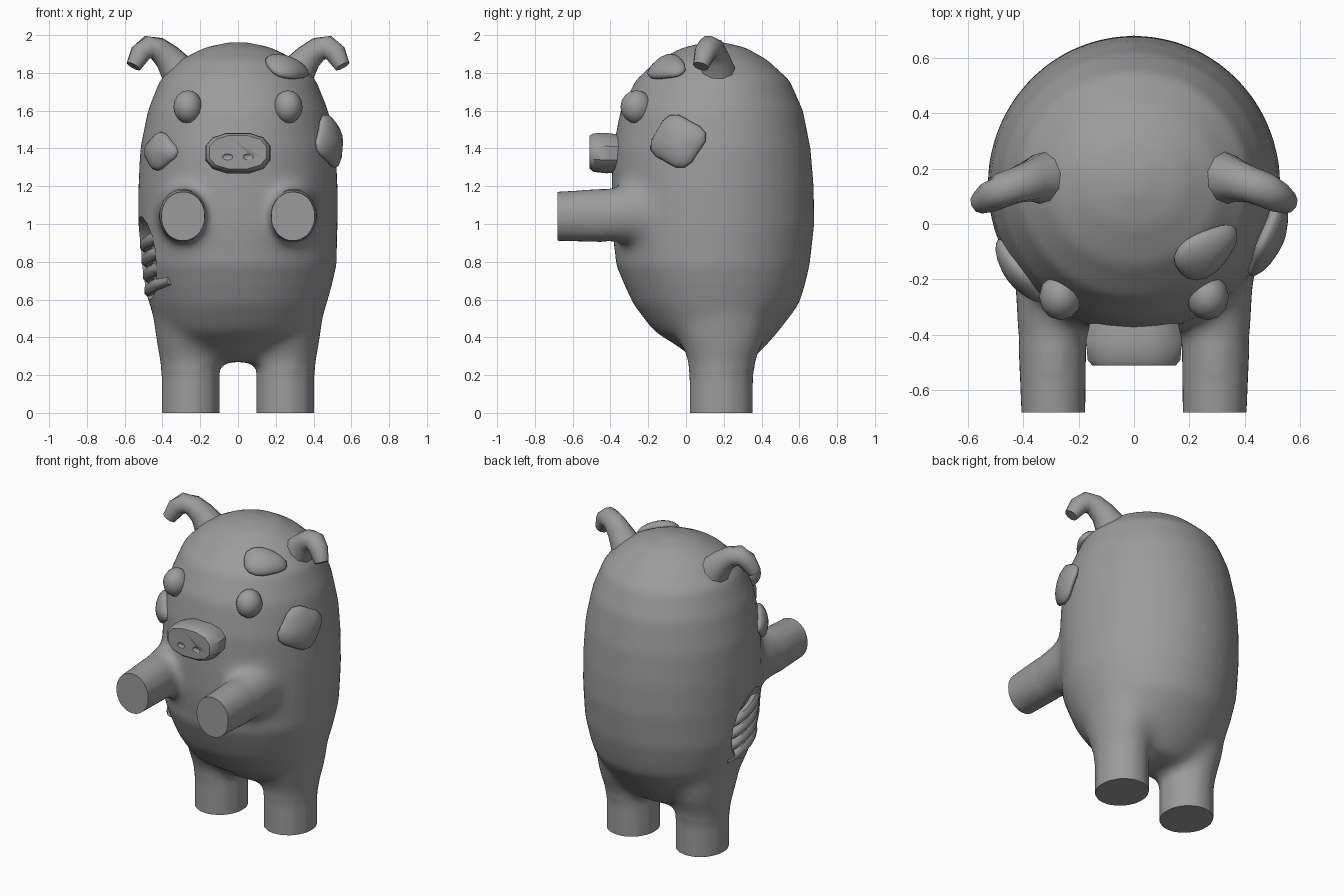
import bpy, bmesh, math
from mathutils import Vector, Matrix

if "Cube" in bpy.data.objects:
    bpy.data.objects.remove(bpy.data.objects["Cube"])

grey = bpy.data.materials.new("dark_grey")
grey.diffuse_color = (0.33, 0.33, 0.33, 1)
grey.use_nodes = True
grey.node_tree.nodes["Principled BSDF"].inputs["Base Color"].default_value = grey.diffuse_color


def smooth(ob, angle=40):
    bpy.ops.object.select_all(action='DESELECT')
    ob.select_set(True)
    bpy.context.view_layer.objects.active = ob
    bpy.ops.object.shade_smooth_by_angle(angle=math.radians(angle))


def finish(name, bm, angle=40):
    bmesh.ops.recalc_face_normals(bm, faces=bm.faces)
    me = bpy.data.meshes.new(name)
    bm.to_mesh(me)
    bm.free()
    me.materials.append(grey)
    ob = bpy.data.objects.new(name, me)
    bpy.context.collection.objects.link(ob)
    smooth(ob, angle)
    return ob


def loft(name, rings, n, angle=40, power=1.0, shift=0.5):
    """Skin a list of (centre, u, v) elliptical rings and cap the ends."""
    bm = bmesh.new()
    loops = []
    sp = lambda s: math.copysign(abs(s) ** power, s)
    for c, u, v in rings:
        loops.append([bm.verts.new(Vector(c) + Vector(u) * sp(math.cos(a)) + Vector(v) * sp(math.sin(a)))
                      for a in (2 * math.pi * (i + shift) / n for i in range(n))])
    for p, q in zip(loops, loops[1:]):
        for i in range(n):
            j = (i + 1) % n
            bm.faces.new((p[i], p[j], q[j], q[i]))
    bm.faces.new(loops[0])
    bm.faces.new(loops[-1])
    return finish(name, bm, angle)


def tube(name, path, radii, n, side):
    """Tapered tube along a path."""
    pts = [Vector(p) for p in path]
    rings = []
    for i, p in enumerate(pts):
        d = (pts[min(i + 1, len(pts) - 1)] - pts[max(i - 1, 0)]).normalized()
        u = d.cross(Vector(side)).normalized()
        rings.append((p, u * radii[i], d.cross(u) * radii[i]))
    return loft(name, rings, n, 45)


def ball(name, centre, size, seg=12, rings=8):
    bm = bmesh.new()
    bmesh.ops.create_uvsphere(bm, u_segments=seg, v_segments=rings, radius=1,
                              matrix=Matrix.Translation(centre) @ Matrix.Diagonal((*size, 1)))
    return finish(name, bm, 60)


def apply(ob, kind, **settings):
    mod = ob.modifiers.new("step", kind)
    for key, value in settings.items():
        setattr(mod, key, value)
    bpy.context.view_layer.objects.active = ob
    bpy.ops.object.modifier_apply(modifier=mod.name)


def combine(target, other, op):
    apply(target, 'BOOLEAN', operation=op, solver='EXACT', object=other)
    bpy.data.objects.remove(other)


# body: z, half width, front y, back y
profile = [(0.27, 0.18, 0.06, 0.34), (0.35, 0.33, -0.04, 0.42), (0.43, 0.41, -0.17, 0.49),
           (0.58, 0.475, -0.285, 0.605), (0.78, 0.522, -0.37, 0.655), (1.0, 0.528, -0.397, 0.68),
           (1.2, 0.528, -0.397, 0.677), (1.4, 0.518, -0.387, 0.66), (1.6, 0.478, -0.348, 0.62),
           (1.76, 0.415, -0.268, 0.55), (1.87, 0.305, -0.15, 0.43), (1.935, 0.175, -0.015, 0.315),
           (1.962, 0.05, 0.10, 0.20)]
body = loft("body", [((0, (f + b) / 2, z), (w, 0, 0), (0, (b - f) / 2, 0)) for z, w, f, b in profile],
            40, shift=0)

# legs and arms, merged into the body (made too long, trimmed below)
for s in (-1, 1):
    leg = loft("leg", [((s * cx, cy, z), (rx, 0, 0), (0, ry, 0)) for z, cx, cy, rx, ry in
                       [(-0.06, 0.25, 0.187, 0.158, 0.173), (0.2, 0.25, 0.187, 0.158, 0.173),
                        (0.29, 0.257, 0.19, 0.164, 0.19), (0.40, 0.268, 0.19, 0.172, 0.235),
                        (0.56, 0.28, 0.18, 0.18, 0.26)]], 12)
    combine(body, leg, 'UNION')
    arm = loft("arm", [((s * cx, y, z), (rx, 0, 0), (0, 0, rz)) for y, cx, z, rx, rz in
                       [(-0.74, 0.29, 1.04, 0.118, 0.133), (-0.42, 0.295, 1.045, 0.127, 0.147),
                        (-0.31, 0.297, 1.055, 0.132, 0.157), (-0.21, 0.29, 1.06, 0.145, 0.17),
                        (-0.10, 0.28, 1.06, 0.17, 0.19)]], 12)
    combine(body, arm, 'UNION')

# melt the joints together, then trim feet and hands flat
apply(body, 'REMESH', mode='VOXEL', voxel_size=0.02)
bm = bmesh.new()
bm.from_mesh(body.data)
joints = [v for v in bm.verts if 0.24 < v.co.z < 0.66 or
          (abs(v.co.x) < 0.5 and -0.43 < v.co.y < -0.1 and 0.82 < v.co.z < 1.28)]
for verts, times in ((bm.verts[:], 6), (joints, 16)):
    for _ in range(times):
        bmesh.ops.smooth_vert(bm, verts=verts, factor=0.5, use_axis_x=True, use_axis_y=True, use_axis_z=True)
for co, no in (((0, 0, 0), (0, 0, -1)), ((0, -0.68, 0), (0, -1, 0))):
    cut = bmesh.ops.bisect_plane(bm, geom=bm.verts[:] + bm.edges[:] + bm.faces[:], plane_co=co,
                                 plane_no=no, clear_outer=True)
    bmesh.ops.holes_fill(bm, edges=[e for e in cut['geom_cut'] if isinstance(e, bmesh.types.BMEdge)], sides=0)
bmesh.ops.recalc_face_normals(bm, faces=bm.faces)
bm.to_mesh(body.data)
bm.free()

# open cavity on the left flank
combine(body, ball("cavity_cutter", (-0.55, 0.0, 0.79), (0.14, 0.27, 0.26), 14, 10), 'DIFFERENCE')
body.data.materials.clear()
body.data.materials.append(grey)
smooth(body, 45)

# ribs across the cavity
for k in range(4):
    z = 0.66 + 0.08 * k
    w = 0.465 + 0.1 * (z - 0.66)
    path = []
    for i in range(7):
        a = math.radians(168 + 52 * i / 6)
        path.append((w * math.cos(a), 0.14 + 0.5 * math.sin(a), z + 0.012 * i - 0.03))
    tube("rib", path, [0.025, 0.032, 0.034, 0.034, 0.034, 0.032, 0.025], 8, (0, 0, 1))

# ears: folded over at the tip
for s in (-1, 1):
    path = [(0.25, 0.165, 1.72), (0.325, 0.165, 1.82), (0.375, 0.155, 1.885), (0.425, 0.14, 1.925),
            (0.475, 0.122, 1.936), (0.515, 0.10, 1.905), (0.553, 0.078, 1.835)]
    tube("ear", [(s * x, y, z) for x, y, z in path], [0.13, 0.095, 0.075, 0.066, 0.063, 0.058, 0.042],
         10, (0.05, 1, 0.1))

# eyes
for s in (-1, 1):
    ball("eye", (s * 0.265, -0.262, 1.62), (0.077, 0.085, 0.088))

# snout with shallow nostril dents
snout = loft("snout", [((0, y, z), (rx, 0, 0), (0, 0, rz)) for y, z, rx, rz in
                       [(-0.34, 1.375, 0.16, 0.10), (-0.42, 1.375, 0.178, 0.11), (-0.49, 1.378, 0.172, 0.105),
                        (-0.51, 1.38, 0.155, 0.09)]], 12, 35, 0.8)
for s in (-1, 1):
    combine(snout, ball("nostril_cutter", (s * 0.055, -0.515, 1.355), (0.03, 0.014, 0.018)), 'DIFFERENCE')
smooth(snout, 50)


def spot(centre, normal, a, b, lumps, phase, turn=0):
    """Raised lumpy patch that follows the curve of the body."""
    n = Vector(normal).normalized()
    t = Matrix.Rotation(math.radians(turn), 3, n) @ Vector((0, 0, 1)).cross(n).normalized()
    up = n.cross(t)
    bm = bmesh.new()
    bmesh.ops.create_uvsphere(bm, u_segments=20, v_segments=10, radius=1)
    for v in bm.verts:
        r = 1 + 0.09 * math.sin(lumps * math.atan2(v.co.y, v.co.x) + phase)
        x, y = v.co.x * a * r, v.co.y * b * r
        drop = x * x + 0.5 * y * y
        v.co = Vector(centre) + t * x + up * y + n * (v.co.z * 0.042 - drop)
    finish("spot", bm, 60)


# spots
spot((0.262, -0.105, 1.835), (0.27, -0.29, 0.5), 0.13, 0.092, 3, 1.4, -12)
spot((0.498, -0.05, 1.44), (0.9, -0.36, 0.12), 0.15, 0.135, 4, 0.5)
spot((-0.42, -0.18, 1.385), (-0.78, -0.6, 0.1), 0.13, 0.095, 4, 1.8)
